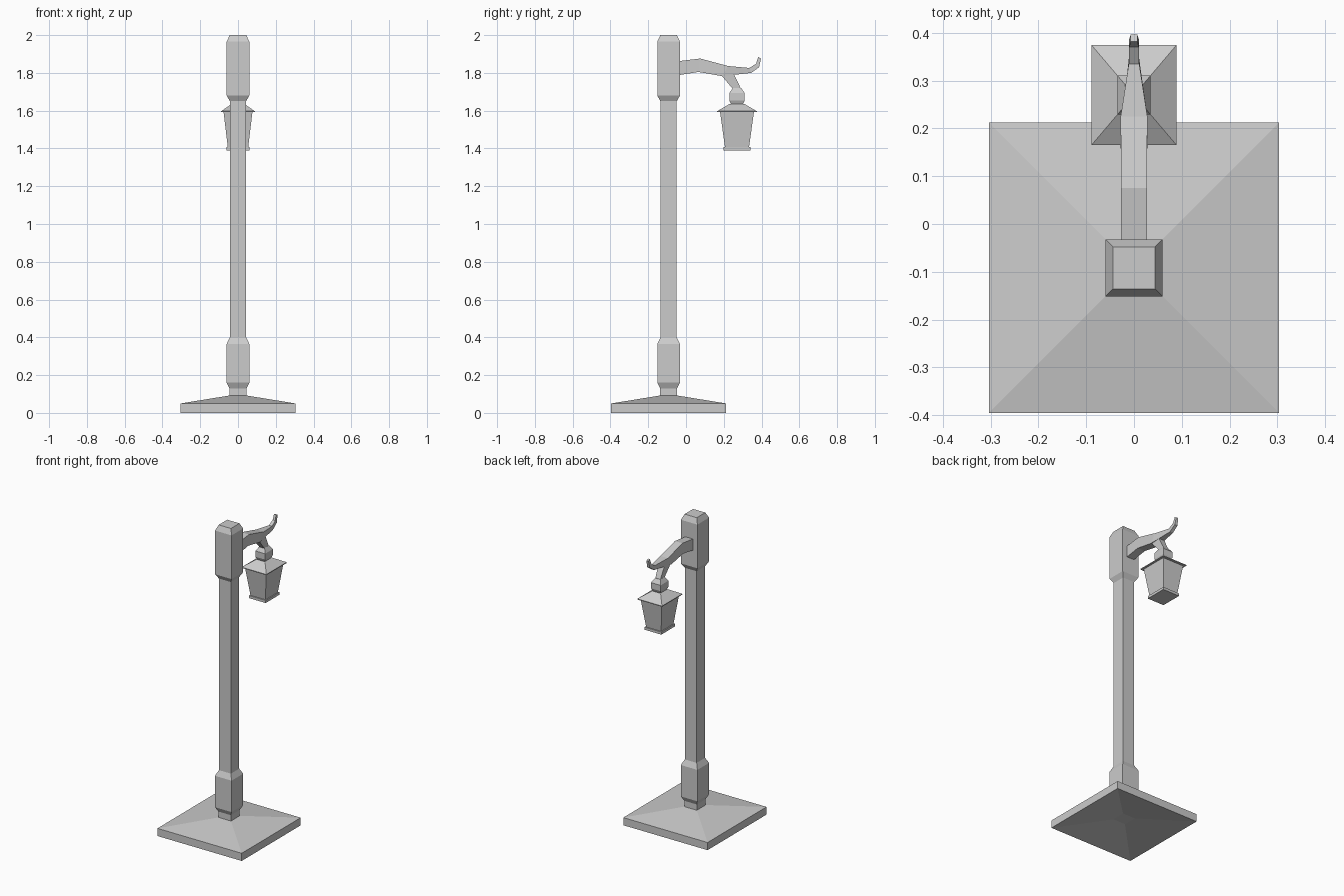
import bpy, bmesh
from mathutils import Vector

if "Cube" in bpy.data.objects:
    bpy.data.objects.remove(bpy.data.objects["Cube"])

POST_Y = -0.092
LAMP_Y = 0.27
LAMP_SX = 0.85     # lantern is narrower across x


def loft(name, rings):
    """Skin a list of four-point rings and cap both ends."""
    bm = bmesh.new()
    loops = [[bm.verts.new(Vector(p)) for p in ring] for ring in rings]
    for a, b in zip(loops, loops[1:]):
        for i in range(4):
            j = (i + 1) % 4
            bm.faces.new((a[i], a[j], b[j], b[i]))
    bm.faces.new(loops[0])
    bm.faces.new(loops[-1])
    bmesh.ops.recalc_face_normals(bm, faces=bm.faces)
    mesh = bpy.data.meshes.new(name)
    bm.to_mesh(mesh)
    bm.free()
    obj = bpy.data.objects.new(name, mesh)
    bpy.context.collection.objects.link(obj)
    return obj


def tower(name, y, profile, sx=1.0):
    """Square stack from (half width, z) pairs."""
    return loft(name, [[(-h * sx, y - h, z), (h * sx, y - h, z),
                        (h * sx, y + h, z), (-h * sx, y + h, z)]
                       for h, z in profile])


def limb(name, stations):
    """Bent bar from (half width, upper (y, z), lower (y, z)) stations."""
    return loft(name, [[(-w, *u), (w, *u), (w, *l), (-w, *l)]
                       for w, u, l in stations])


# Base slab: shallow pyramid on top, matching hollow underneath
tower("base", POST_Y, [(0.045, 0.04), (0.304, 0), (0.304, 0.05),
                       (0.045, 0.092)])

# Post with thickened collars at foot and head
tower("post", POST_Y, [(0.045, 0.085), (0.045, 0.13), (0.06, 0.16),
                       (0.06, 0.365), (0.043, 0.40), (0.043, 1.65),
                       (0.06, 1.68), (0.06, 1.965), (0.044, 2.0)])

# Curved arm, tapering to an upturned tip
limb("arm", [(0.027, (-0.04, 1.862), (-0.04, 1.788)),
             (0.027, (0.075, 1.876), (0.066, 1.805)),
             (0.028, (0.225, 1.836), (0.19, 1.783)),
             (0.011, (0.335, 1.826), (0.345, 1.800)),
             (0.010, (0.371, 1.848), (0.387, 1.830)),
             (0.007, (0.382, 1.884), (0.397, 1.876))])

# Short strut from the arm to the lantern
limb("hanger", [(0.022, (0.25, 1.80), (0.185, 1.79)),
                (0.018, (0.291, 1.716), (0.247, 1.716))])

# Faceted knob above the lantern
tower("knob", LAMP_Y, [(0.029, 1.63), (0.041, 1.655), (0.041, 1.693),
                       (0.022, 1.72)], LAMP_SX)

# Lantern: roof, tapered body, bottom plate
tower("lantern_roof", LAMP_Y, [(0.105, 1.592), (0.105, 1.597),
                               (0.039, 1.636)], LAMP_SX)
tower("lantern_body", LAMP_Y, [(0.063, 1.403), (0.09, 1.594)], LAMP_SX)
tower("lantern_plate", LAMP_Y, [(0.071, 1.390), (0.071, 1.407)], LAMP_SX)
